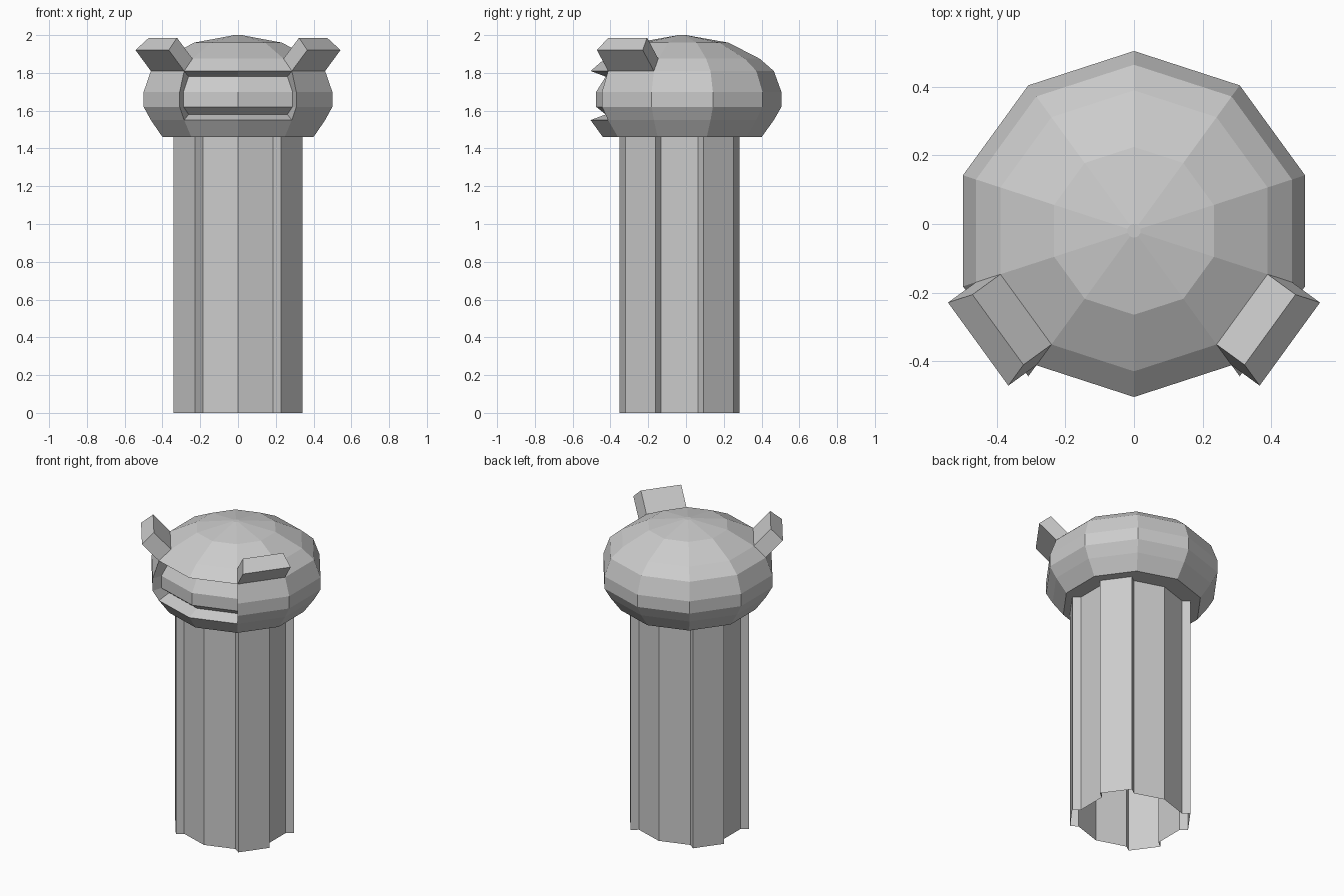
import bpy
import bmesh
from math import sin, cos, radians
from mathutils import Vector

cube = bpy.data.objects.get("Cube")
if cube:
    bpy.data.objects.remove(cube, do_unlink=True)

SIDES = 10
HEAD_Y = -0.02
COLUMN_Y = -0.035

grey = bpy.data.materials.new("stone_grey")
grey.use_nodes = True
grey.diffuse_color = (0.6, 0.6, 0.6, 1)
grey.node_tree.nodes["Principled BSDF"].inputs["Base Color"].default_value = (0.6, 0.6, 0.6, 1)


def polar(r, k, y0, z):
    """Corner k of a ten-sided ring whose first corner points to the front."""
    a = radians(-90 + 36 * k)
    return Vector((r * cos(a), y0 + r * sin(a), z))


def add_object(name, bm):
    mesh = bpy.data.meshes.new(name)
    bm.normal_update()
    bm.to_mesh(mesh)
    bm.free()
    mesh.materials.append(grey)
    obj = bpy.data.objects.new(name, mesh)
    bpy.context.collection.objects.link(obj)
    return obj


# Column: open ten-sided tube with four raised side panels
bm = bmesh.new()
outline = []
for k in range(SIDES):
    a, b = polar(0.317, k, COLUMN_Y, 0), polar(0.317, k + 1, COLUMN_Y, 0)
    outline.append(a)
    if k in (1, 3, 6, 8):
        angle = radians(-72 + 36 * k)
        out = Vector((cos(angle), sin(angle), 0)) * 0.05
        outline += [a + out, b + out]
low = [bm.verts.new(p) for p in outline]
high = [bm.verts.new(p + Vector((0, 0, 1.46))) for p in outline]
for i in range(len(low)):
    j = (i + 1) % len(low)
    bm.faces.new((low[i], low[j], high[j], high[i]))
add_object("column", bm)

# Head: stacked rings closed at both ends
bm = bmesh.new()
profile = [(0.42, 1.46), (0.485, 1.55), (0.525, 1.62), (0.525, 1.70),
           (0.485, 1.81), (0.41, 1.875), (0.245, 1.96), (0.02, 2.0)]
rings = [[bm.verts.new(polar(r, k, HEAD_Y, z)) for k in range(SIDES)] for r, z in profile]
panel = {}
for row in range(len(rings) - 1):
    a, b = rings[row], rings[row + 1]
    for k in range(SIDES):
        j = (k + 1) % SIDES
        panel[row, k] = bm.faces.new((a[k], a[j], b[j], b[k]))
bm.faces.new(rings[0][::-1])
bm.faces.new(rings[-1])
bm.normal_update()

# Horns: two upper panels pulled straight out
for k in (1, 8):
    face = panel[4, k]
    push = face.normal * 0.15
    new = bmesh.ops.extrude_discrete_faces(bm, faces=[face])["faces"][0]
    bmesh.ops.translate(bm, verts=new.verts[:], vec=push)

# Visor: the front panels sunk into the head
front = [panel[row, k] for row in (1, 2, 3) for k in (0, 9)]
result = bmesh.ops.extrude_face_region(bm, geom=front)
for v in [g for g in result["geom"] if isinstance(g, bmesh.types.BMVert)]:
    depth = 0.066
    if v.co.z > 1.75 or v.co.z < 1.58:
        depth = 0.076
        v.co.z += -0.03 if v.co.z > 1.7 else 0.03
    if abs(v.co.x) < 0.01:
        v.co.y += depth / cos(radians(18))
    else:
        v.co.x -= depth * sin(radians(18)) * (1 if v.co.x > 0 else -1)
        v.co.y += depth * cos(radians(18))
leftover = [f for f in front if f.is_valid]
if leftover:
    bmesh.ops.delete(bm, geom=leftover, context='FACES_ONLY')
bmesh.ops.recalc_face_normals(bm, faces=bm.faces[:])
add_object("head", bm)
